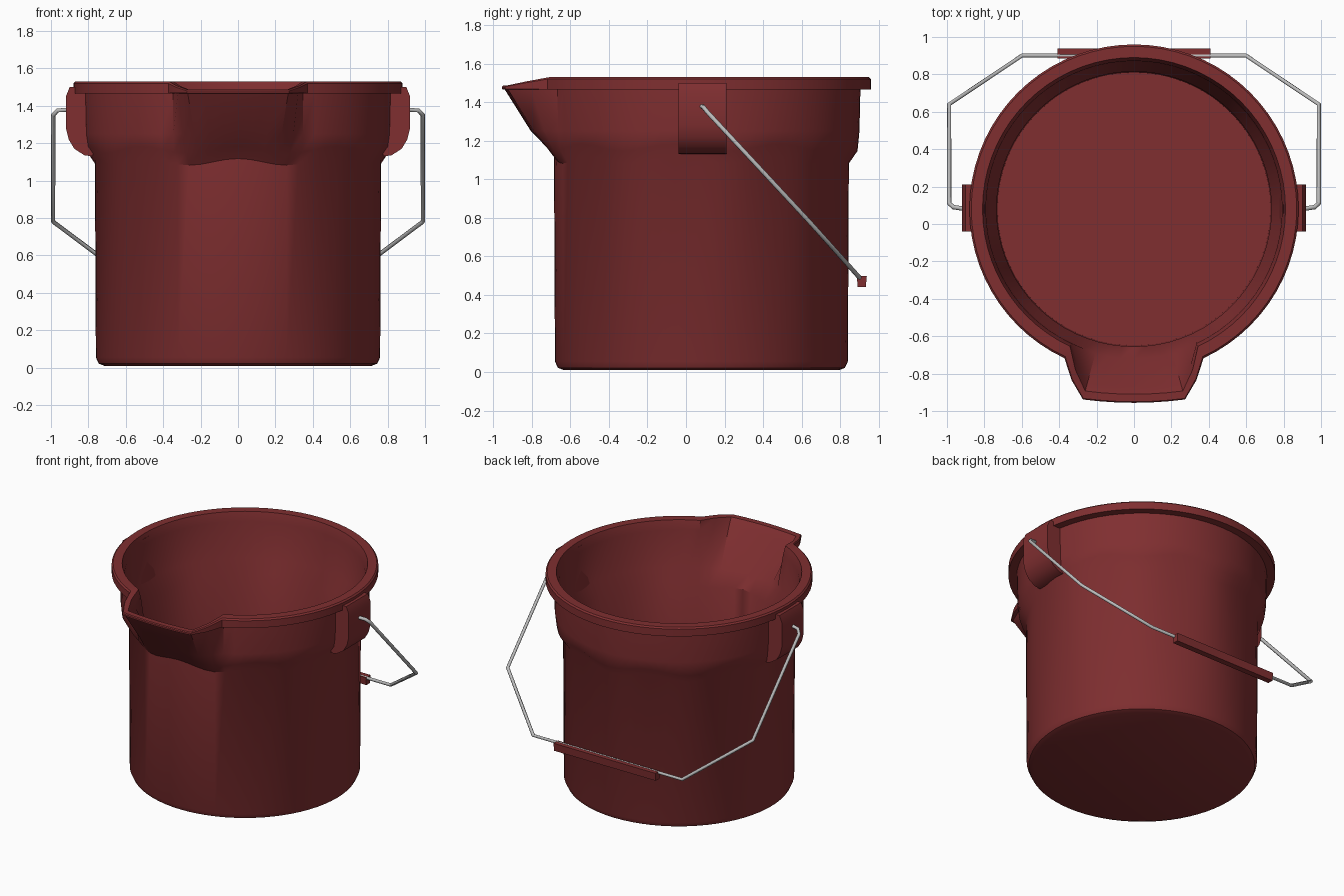
import bpy, bmesh, math

if "Cube" in bpy.data.objects:
    bpy.data.objects.remove(bpy.data.objects["Cube"])

CY = 0.08      # bucket axis sits slightly behind the origin
SEG = 72


def material(name, rgb):
    m = bpy.data.materials.new(name)
    m.diffuse_color = (*rgb, 1)
    m.use_nodes = True
    m.node_tree.nodes["Principled BSDF"].inputs["Base Color"].default_value = m.diffuse_color
    return m


RED = material("dark red plastic", (0.215, 0.028, 0.030))
STEEL = material("steel wire", (0.50, 0.50, 0.50))


def finish(bm, name, mat, angle=35):
    bmesh.ops.recalc_face_normals(bm, faces=bm.faces)
    me = bpy.data.meshes.new(name)
    bm.to_mesh(me)
    bm.free()
    me.materials.append(mat)
    ob = bpy.data.objects.new(name, me)
    bpy.context.collection.objects.link(ob)
    bpy.ops.object.select_all(action='DESELECT')
    ob.select_set(True)
    bpy.context.view_layer.objects.active = ob
    bpy.ops.object.shade_smooth_by_angle(angle=math.radians(angle))
    return ob


# Bucket profile, outside then inside: radius, z, radius at spout, z at spout, scallop
PROFILE = [
    (0.715, 0.010, 0.715, 0.010, 0), (0.745, 0.022, 0.745, 0.022, 0),
    (0.760, 0.055, 0.760, 0.055, 0), (0.765, 1.100, 0.765, 1.100, 1),
    (0.810, 1.165, 0.815, 1.165, 1), (0.820, 1.250, 0.885, 1.250, 0),
    (0.825, 1.467, 1.020, 1.465, 0), (0.880, 1.467, 1.036, 1.468, 0),
    (0.880, 1.520, 1.036, 1.480, 0), (0.870, 1.530, 1.030, 1.486, 0),
    (0.810, 1.530, 0.990, 1.486, 0), (0.792, 1.465, 0.950, 1.440, 0),
    (0.785, 1.200, 0.800, 1.200, 0), (0.735, 1.100, 0.735, 1.100, 1),
    (0.730, 0.050, 0.730, 0.050, 0),
]

# Bucket shell with pouring spout pulled out at the front
bm = bmesh.new()
rings = []
for r, z, rs, zs, sc in PROFILE:
    ring = []
    for i in range(SEG):
        a = 2 * math.pi * i / SEG
        if a > math.pi:
            a -= 2 * math.pi
        w = min(1, max(0, (25 - abs(math.degrees(a))) / 10))
        flat = 1 / math.sqrt(math.cos(a)) if w > 0 else 1
        rad = r + (rs * (flat if rs > r + 0.02 else 1) - r) * w
        h = z + (zs - z) * w + sc * 0.018 * math.cos(9 * a)
        ring.append(bm.verts.new((rad * math.sin(a), CY - rad * math.cos(a), h)))
    rings.append(ring)
for lo, hi in zip(rings, rings[1:]):
    for i in range(SEG):
        j = (i + 1) % SEG
        bm.faces.new((lo[i], lo[j], hi[j], hi[i]))
bm.faces.new(rings[0])
bm.faces.new(rings[-1])
finish(bm, "bucket", RED)

# Ears that hold the handle ends
EAR = [(0.80, 1.50), (0.90, 1.50), (0.92, 1.45), (0.92, 1.28),
       (0.905, 1.22), (0.875, 1.17), (0.82, 1.135), (0.775, 1.13)]
for side, label in ((1, "right"), (-1, "left")):
    bm = bmesh.new()
    a, b = [[bm.verts.new((side * x, y, z)) for x, z in EAR] for y in (-0.04, 0.21)]
    bm.faces.new(a)
    bm.faces.new(b)
    for i in range(len(EAR)):
        j = (i + 1) % len(EAR)
        bm.faces.new((a[i], a[j], b[j], b[i]))
    finish(bm, label + "_ear", RED)

# Wire handle hanging down at the back
half = [(0.90, 0.08, 1.38), (0.965, 0.09, 1.375), (0.988, 0.11, 1.35),
        (0.988, 0.64, 0.78), (0.60, 0.90, 0.49)]
path = half + [(-x, y, z) for x, y, z in reversed(half)]
cu = bpy.data.curves.new("wire_handle", 'CURVE')
cu.dimensions = '3D'
cu.bevel_depth = 0.012
cu.bevel_resolution = 1
cu.use_fill_caps = True
sp = cu.splines.new('POLY')
sp.points.add(len(path) - 1)
for p, co in zip(sp.points, path):
    p.co = (*co, 1)
cu.materials.append(STEEL)
wire = bpy.data.objects.new("wire_handle", cu)
bpy.context.collection.objects.link(wire)
bpy.ops.object.select_all(action='DESELECT')
wire.select_set(True)
bpy.context.view_layer.objects.active = wire
bpy.ops.object.convert(target='MESH')

# Grip on the wire
bm = bmesh.new()
bmesh.ops.create_cube(bm, size=1)
for v in bm.verts:
    x, y, z = v.co
    v.co = (x * 0.82, 0.912 + y * (0.052 if z > 0 else 0.042), 0.47 + z * 0.056)
finish(bm, "handle_grip", RED)
